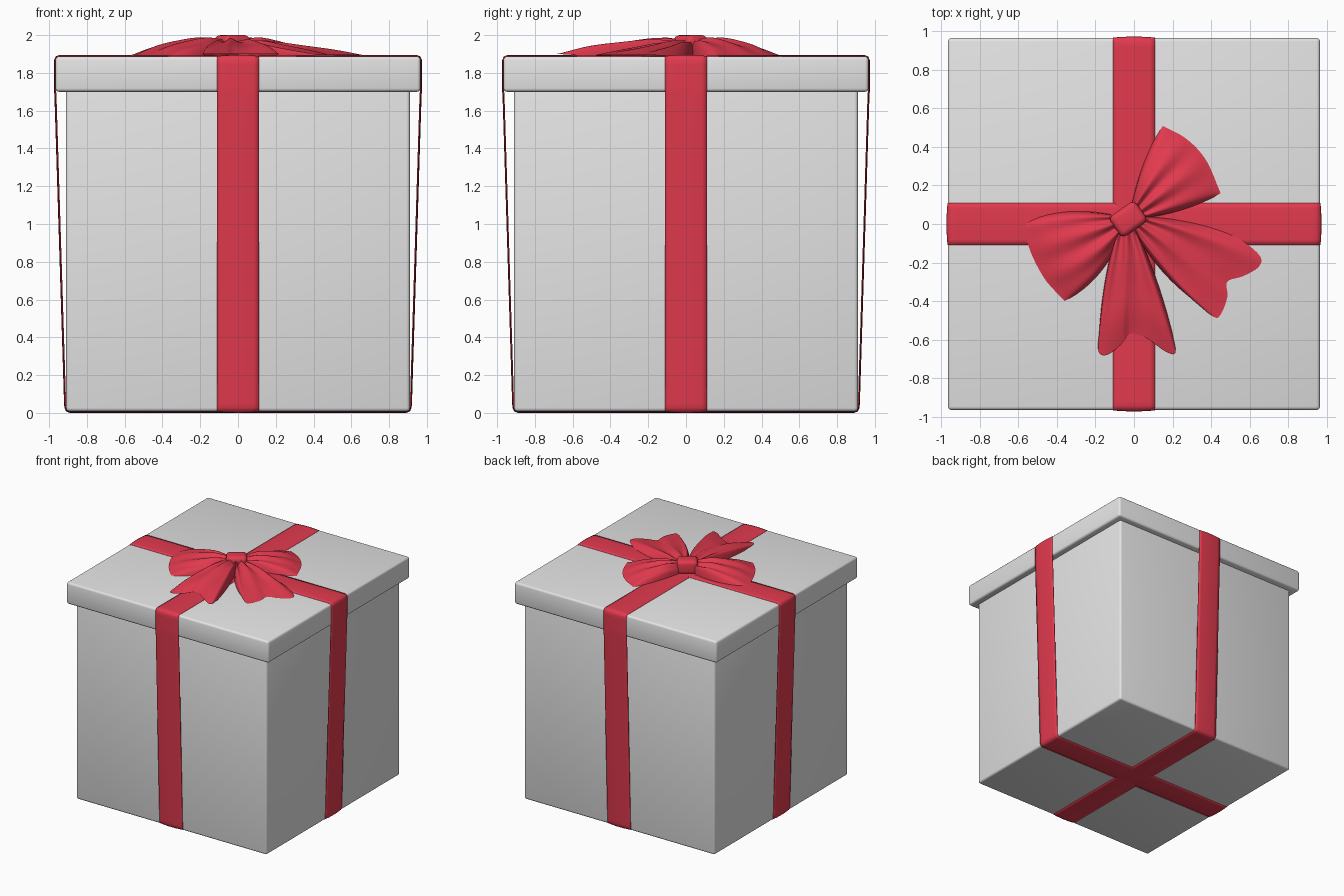
import bpy, bmesh, math
from mathutils import Vector

if "Cube" in bpy.data.objects:
    bpy.data.objects.remove(bpy.data.objects["Cube"])

LID_TOP = 1.887


def material(name, rgb):
    m = bpy.data.materials.new(name)
    m.diffuse_color = (*rgb, 1)
    m.use_nodes = True
    m.node_tree.nodes["Principled BSDF"].inputs["Base Color"].default_value = m.diffuse_color
    return m


GREY = material("light_grey_card", (0.78, 0.78, 0.78))
RED = material("red_satin", (0.76, 0.042, 0.076))


def finish(name, bm, mat, angle=None):
    me = bpy.data.meshes.new(name)
    bm.to_mesh(me)
    bm.free()
    me.materials.append(mat)
    ob = bpy.data.objects.new(name, me)
    bpy.context.collection.objects.link(ob)
    bpy.ops.object.select_all(action='DESELECT')
    ob.select_set(True)
    bpy.context.view_layer.objects.active = ob
    if angle:
        bpy.ops.object.shade_smooth_by_angle(angle=math.radians(angle))
    else:
        bpy.ops.object.shade_smooth()
    return ob


def rounded_box(name, size, z0, z1, bevel, mat, segments=3):
    bm = bmesh.new()
    bmesh.ops.create_cube(bm, size=1)
    for v in bm.verts:
        v.co = (v.co.x * size[0], v.co.y * size[1], z0 + (v.co.z + 0.5) * (z1 - z0))
    bmesh.ops.bevel(bm, geom=bm.edges[:], offset=bevel, segments=segments,
                    profile=0.5, affect='EDGES')
    return finish(name, bm, mat, 35)


def spline(pts, t):
    """Catmull-Rom point at t in 0..1."""
    p = [Vector(q) for q in pts]
    p = [2 * p[0] - p[1]] + p + [2 * p[-1] - p[-2]]
    s = t * (len(pts) - 1)
    i = min(int(s), len(pts) - 2)
    f = s - i
    a, b, c, d = p[i:i + 4]
    return 0.5 * (2 * b + (c - a) * f + (2 * a - 5 * b + 4 * c - d) * f * f
                  + (3 * b - a - 3 * c + d) * f ** 3)


# Box body and overhanging lid
rounded_box("box_body", (1.82, 1.82), 0.008, 1.75, 0.018, GREY)
rounded_box("box_lid", (1.932, 1.932), 1.70, LID_TOP, 0.018, GREY)


# Ribbon band: slightly domed strip running right around the box
def ribbon(name, along_y, lift):
    half = [(0, LID_TOP), (0.92, LID_TOP), (0.945, LID_TOP), (0.96, 1.881), (0.966, 1.866),
            (0.966, 1.84), (0.966, 1.73), (0.966, 1.705), (0.964, 1.68), (0.913, 0.05),
            (0.911, 0.028), (0.905, 0.014), (0.89, 0.008), (0.86, 0.008), (0, 0.008)]
    path = half + [(-x, z) for x, z in half[-2:0:-1]]
    section = [(t / 4, 0.002 + 0.0055 * (1 - (t / 4) ** 2)) for t in range(-4, 5)]
    section += [(1, -0.003), (-1, -0.003)]
    bm = bmesh.new()
    rings = []
    n = len(path)
    for i, (px, pz) in enumerate(path):
        a, b = Vector(path[i - 1]), Vector(path[(i + 1) % n])
        d = (b - a).normalized()
        out = Vector((-d.y, d.x))
        ring = []
        for t, o in section:
            q = Vector((px, pz)) + out * (o + lift if o > 0 else o)
            w = t * 0.11
            ring.append(bm.verts.new((w, q.x, q.y) if along_y else (q.x, w, q.y)))
        rings.append(ring)
    m = len(section)
    for i in range(n):
        r, s = rings[i], rings[(i + 1) % n]
        for j in range(m):
            k = (j + 1) % m
            bm.faces.new((r[j], r[k], s[k], s[j]))
    bmesh.ops.recalc_face_normals(bm, faces=bm.faces[:])
    finish(name, bm, RED)


ribbon("ribbon_front_to_back", True, 0.0)
ribbon("ribbon_side_to_side", False, 0.0005)


# Bow pieces: fans of pleated cloth from the knot out to a curved tip line
def fan(name, root_a, root_b, tip, heights, pleats, bulge, nu=26, nv=48):
    root_a, root_b = Vector(root_a), Vector(root_b)
    mid = (Vector(tip[0]) + Vector(tip[-1])) / 2
    hs = [(h, 0) for h in heights]
    bm = bmesh.new()
    grid = []
    for i in range(nu + 1):
        u = i / nu
        row = []
        for j in range(nv + 1):
            v = j / nv
            r, t = root_a.lerp(root_b, v), spline(tip, v)
            p = r.lerp(t, u) + (spline([tip[0], tip[-1]], v) - mid) * bulge * u * (1 - u)
            edge = (1 - abs(2 * v - 1) ** 6) ** 0.6
            crease = 0.013 * math.sin(pleats * 2 * math.pi * v + 1.5 * u) * (1 - u) ** 0.7
            z = max(0.0, spline(hs, u).x + crease) * edge
            row.append(bm.verts.new((p.x, p.y, LID_TOP + 0.002 + z)))
        grid.append(row)
    for i in range(nu):
        for j in range(nv):
            bm.faces.new((grid[i][j], grid[i + 1][j], grid[i + 1][j + 1], grid[i][j + 1]))
    bm.normal_update()
    if sum(f.normal.z for f in bm.faces) < 0:
        bmesh.ops.reverse_faces(bm, faces=bm.faces[:])
    finish(name, bm, RED)


LOOP = [0.075, 0.088, 0.075, 0.05, 0.004]
fan("bow_loop_right", (0.05, 0.03), (-0.01, 0.11),
    [(0.45, 0.16), (0.375, 0.33), (0.275, 0.44), (0.15, 0.51)], LOOP, 3, 0.4)
fan("bow_loop_left", (-0.12, 0.05), (-0.06, -0.06),
    [(-0.58, 0.0), (-0.535, -0.15), (-0.46, -0.29), (-0.36, -0.40)], LOOP, 3, 0.75)
fan("bow_tail_front", (-0.09, -0.03), (0.01, -0.02),
    [(-0.18, -0.55), (-0.185, -0.66), (-0.14, -0.68), (-0.06, -0.62), (-0.02, -0.57),
     (0.06, -0.59), (0.16, -0.66), (0.215, -0.67), (0.20, -0.57)],
    [0.075, 0.085, 0.07, 0.05, 0.012], 2.5, 0.3)
fan("bow_tail_right", (0.0, -0.04), (0.05, 0.04),
    [(0.29, -0.38), (0.41, -0.48), (0.45, -0.47), (0.485, -0.38), (0.485, -0.30),
     (0.57, -0.27), (0.65, -0.22), (0.65, -0.16), (0.53, -0.06)],
    [0.07, 0.07, 0.05, 0.03, 0.005], 2.5, 0.45)

# Knot wrapped over the middle of the bow
knot = rounded_box("bow_knot", (0.165, 0.13), 1.885, 2.0, 0.03, RED, 4)
knot.location = (-0.03, 0.025, 0)
knot.rotation_euler.z = math.radians(35)
